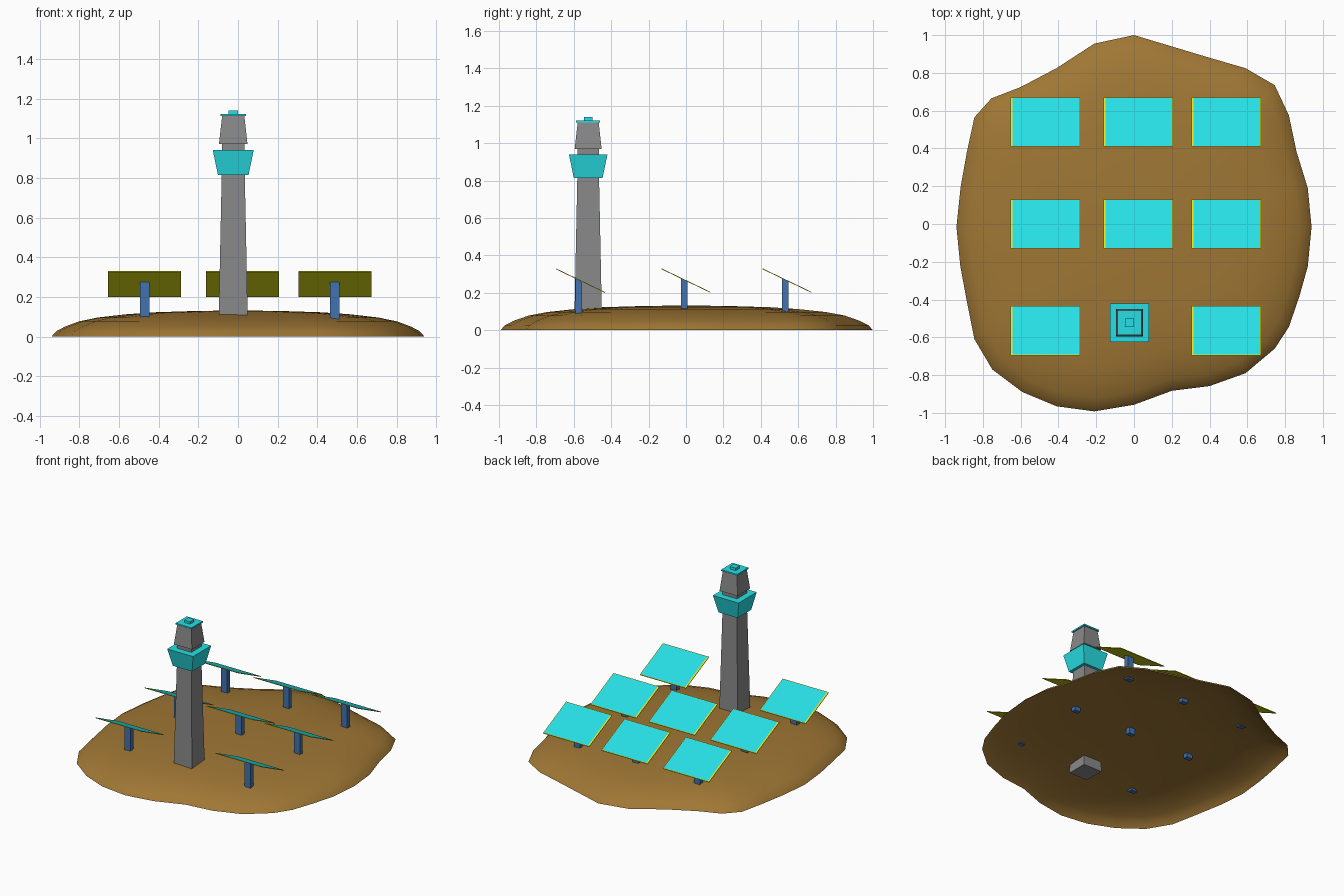
import bpy, bmesh

if "Cube" in bpy.data.objects:
    bpy.data.objects.remove(bpy.data.objects["Cube"])


def material(name, rgb):
    m = bpy.data.materials.new(name)
    m.diffuse_color = (*rgb, 1)
    m.use_nodes = True
    m.node_tree.nodes["Principled BSDF"].inputs["Base Color"].default_value = m.diffuse_color
    return m


EARTH = material("earth brown", (0.35, 0.185, 0.035))
GREY = material("tower grey", (0.25, 0.25, 0.25))
CYAN = material("cyan", (0.02, 0.74, 0.78))
BLUE = material("post blue", (0.055, 0.17, 0.42))
YELLOW = material("yellow trim", (0.8, 0.8, 0.01))


def finish(name, bm, *mats, fix=True):
    if fix:
        bmesh.ops.recalc_face_normals(bm, faces=bm.faces)
    me = bpy.data.meshes.new(name)
    bm.to_mesh(me)
    bm.free()
    for m in mats:
        me.materials.append(m)
    ob = bpy.data.objects.new(name, me)
    bpy.context.collection.objects.link(ob)
    return ob


# Open-bottomed earth mound: coast outline shrunk along a dome profile
coast = [(0, 1), (-.21, .955), (-.41, .825), (-.6, .725), (-.755, .665), (-.845, .565),
         (-.885, .38), (-.918, .195), (-.94, -.015), (-.92, -.22), (-.885, -.41),
         (-.845, -.61), (-.75, -.77), (-.59, -.89), (-.41, -.965), (-.21, -.992),
         (0, -.957), (.2, -.883), (.4, -.858), (.59, -.79), (.745, -.66), (.82, -.545),
         (.875, -.385), (.92, -.225), (.94, -.015), (.92, .19), (.86, .385), (.82, .575),
         (.745, .735), (.59, .825), (.4, .88), (.2, .94)]
dome = [(1, 0), (.975, .027), (.93, .05), (.85, .078), (.75, .097), (.6, .113),
        (.45, .123), (.25, .129)]
bm = bmesh.new()
rings = [[bm.verts.new((x * t, y * t, z)) for x, y in coast] for t, z in dome]
top = bm.verts.new((0, 0, .133))
n = len(coast)
for a, b in zip(rings, rings[1:]):
    for i in range(n):
        j = (i + 1) % n
        bm.faces.new((a[i], a[j], b[j], b[i]))
for i in range(n):
    bm.faces.new((rings[-1][i], rings[-1][(i + 1) % n], top))
for f in bm.faces:
    f.smooth = True
    f.normal_update()
    if f.normal.z < 0:
        f.normal_flip()
finish("mound", bm, EARTH, fix=False)

# Square watch tower, stacked from tapered blocks
TX, TY = -.024, -.523


def tapered_block(name, z0, h0, z1, h1, mat):
    bm = bmesh.new()
    bmesh.ops.create_cube(bm, size=2)
    for v in bm.verts:
        h, z = (h1, z1) if v.co.z > 0 else (h0, z0)
        v.co = (TX + v.co.x * h, TY + v.co.y * h, z)
    finish(name, bm, mat)


tapered_block("tower_shaft", .05, .074, .82, .058, GREY)
tapered_block("tower_gallery", .815, .077, .94, .103, CYAN)
tapered_block("tower_neck", .935, .057, .975, .057, GREY)
tapered_block("tower_head", .97, .072, 1.112, .056, GREY)
tapered_block("tower_cap", 1.112, .064, 1.122, .064, CYAN)
tapered_block("tower_knob", 1.12, .023, 1.14, .023, CYAN)

# Tilted solar panels on posts
SLOPE, MID = -.48, .268


def panel(name, cx, cy):
    xs = [-.184, -.172, .18, .184]
    ys = [-.131, -.127, .127, .131]
    bm = bmesh.new()
    g = [[bm.verts.new((cx + x, cy + y, MID + SLOPE * y)) for y in ys] for x in xs]
    for i in range(3):
        for j in range(3):
            f = bm.faces.new((g[i][j], g[i + 1][j], g[i + 1][j + 1], g[i][j + 1]))
            f.material_index = 0 if i == j == 1 else 1   # yellow border
    rim = [e for e in bm.edges if e.is_boundary]
    low = bmesh.ops.extrude_edge_only(bm, edges=rim)["geom"]
    for v in low:
        if isinstance(v, bmesh.types.BMVert):
            v.co.z -= .005
    bmesh.ops.holes_fill(bm, edges=[e for e in bm.edges if e.is_boundary], sides=0)
    finish(name, bm, CYAN, YELLOW)


def post(name, cx, cy):
    bm = bmesh.new()
    bmesh.ops.create_cube(bm, size=2)
    for v in bm.verts:
        y = -.009 + v.co.y * .017
        z = MID - .003 + SLOPE * y if v.co.z > 0 else .09
        v.co = (cx + v.co.x * .024, cy + y, z)
    finish(name, bm, BLUE)


for r, cy in enumerate((-.565, 0, .54)):
    for c, cx in enumerate((-.47, .022, .488)):
        if (r, c) != (0, 1):          # the tower takes this place
            panel(f"solar_panel_{r}{c}", cx, cy)
            post(f"panel_post_{r}{c}", cx, cy)
